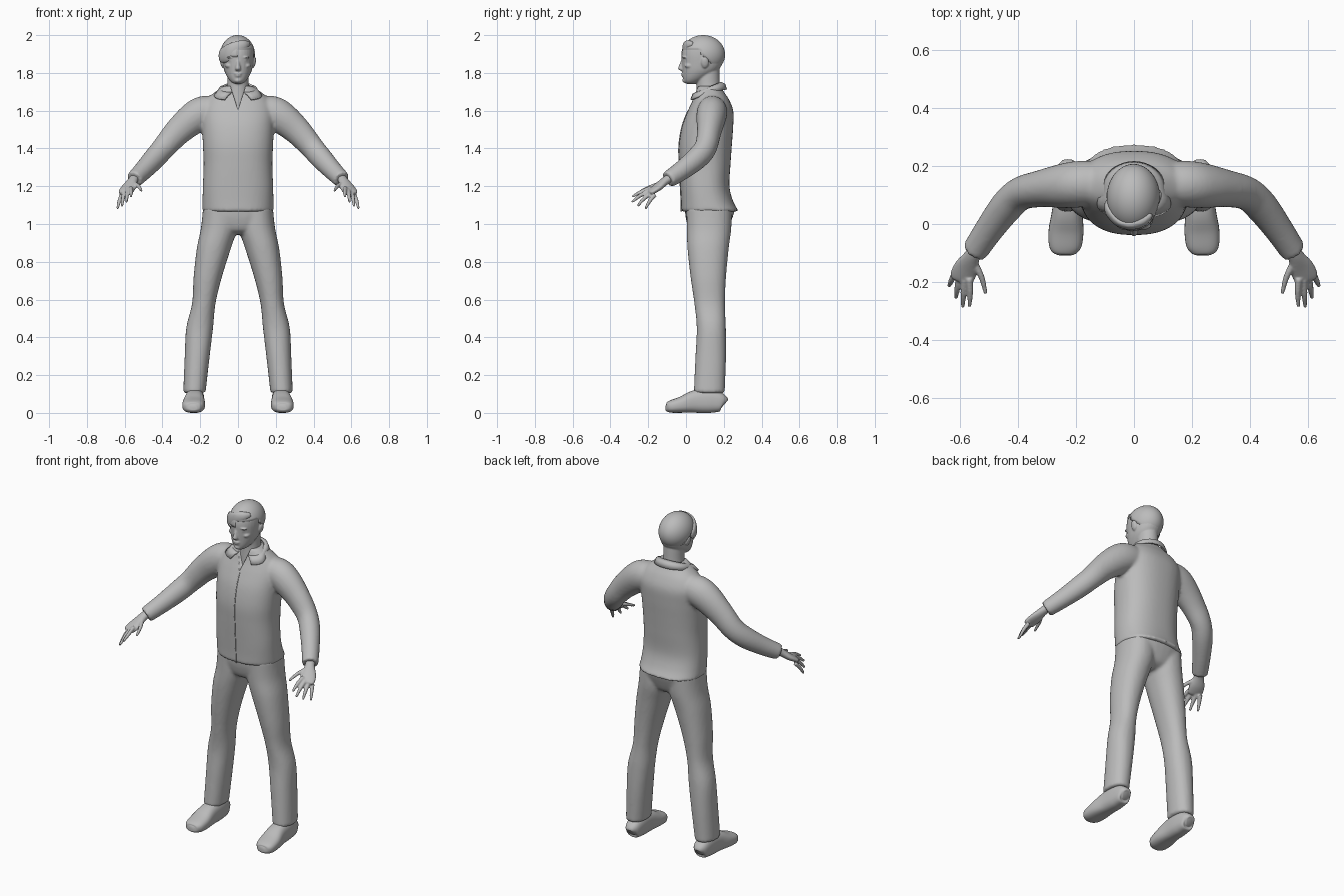
import bpy, bmesh, math
from mathutils import Vector, Matrix

grey = bpy.data.materials.new("plain grey")
grey.diffuse_color = (0.5, 0.5, 0.5, 1)


def spline(keys, steps):
    """Smooth interpolation through rows of numbers."""
    out = []
    for i in range(len(keys) - 1):
        p = [keys[max(0, min(len(keys) - 1, i + k))] for k in (-1, 0, 1, 2)]
        for s in range(steps):
            t = s / steps
            out.append([0.5 * (2 * b + (c - a) * t + (2 * a - 5 * b + 4 * c - d) * t * t
                               + (3 * b - a - 3 * c + d) * t ** 3) for a, b, c, d in zip(*p)])
    return out + [list(keys[-1])]


def loft(bm, keys, flat=False, power=2.0, n=32, steps=5):
    """Closed tube through rows of x, y, z, half width, half depth."""
    rows = spline(keys, steps)
    pts = [Vector(r[:3]) for r in rows]
    rings = []
    for i, r in enumerate(rows):
        if flat:
            u, v = Vector((1, 0, 0)), Vector((0, 1, 0))
        else:
            d = (pts[min(i + 1, len(pts) - 1)] - pts[max(i - 1, 0)]).normalized()
            u = d.cross(Vector((0, 0, 1))).normalized()
            v = u.cross(d)
        ring = []
        for k in range(n):
            c, s = math.cos(2 * math.pi * k / n), math.sin(2 * math.pi * k / n)
            c = math.copysign(abs(c) ** (2 / power), c)
            s = math.copysign(abs(s) ** (2 / power), s)
            ring.append(bm.verts.new(pts[i] + u * c * r[3] + v * s * r[4]))
        rings.append(ring)
    for a, b in zip(rings, rings[1:]):
        for k in range(n):
            bm.faces.new((a[k], a[(k + 1) % n], b[(k + 1) % n], b[k]))
    bm.faces.new(rings[0])
    bm.faces.new(rings[-1])


def blob(bm, c, r, tilt=0, seg=32):
    m = Matrix.Translation(c) @ Matrix.Rotation(tilt, 4, 'Y') @ Matrix.Diagonal((*r, 1))
    return bmesh.ops.create_uvsphere(bm, u_segments=seg, v_segments=seg // 2, radius=1, matrix=m)["verts"]


def finish(bm, name, mirror=False, voxel=0, smooth=0):
    bmesh.ops.recalc_face_normals(bm, faces=bm.faces)
    for f in bm.faces:
        f.smooth = True
    me = bpy.data.meshes.new(name)
    bm.to_mesh(me)
    bm.free()
    ob = bpy.data.objects.new(name, me)
    bpy.context.collection.objects.link(ob)
    me.materials.append(grey)
    if mirror:
        m = ob.modifiers.new("mirror", 'MIRROR')
        m.use_mirror_merge = False
    if voxel:
        m = ob.modifiers.new("fuse", 'REMESH')
        m.mode, m.voxel_size, m.use_smooth_shade = 'VOXEL', voxel, True
    if smooth:
        m = ob.modifiers.new("soften", 'SMOOTH')
        m.factor, m.iterations = 0.5, smooth
    return ob


# Jacket: torso and both sleeves fused together
torso = [(0, .128, 1.065, .19, .153), (0, .112, 1.12, .188, .138), (0, .1, 1.2, .186, .13),
         (0, .1, 1.32, .182, .136), (0, .103, 1.42, .186, .14), (0, .115, 1.52, .19, .135),
         (0, .13, 1.6, .19, .12), (0, .132, 1.66, .165, .095), (0, .125, 1.7, .12, .075),
         (0, .12, 1.73, .08, .062)]
sleeve = [(.10, .14, 1.60, .075, .075), (.18, .138, 1.59, .08, .088), (.24, .132, 1.557, .077, .085),
          (.32, .122, 1.487, .064, .073), (.39, .105, 1.408, .058, .063), (.44, .06, 1.35, .057, .06),
          (.50, -.02, 1.285, .05, .052), (.55, -.095, 1.235, .045, .045)]
bm = bmesh.new()
loft(bm, torso, True, 2.35, 48)
for side in (1, -1):
    loft(bm, [(k[0] * side, *k[1:]) for k in sleeve])
jacket = finish(bm, "jacket", voxel=.0095, smooth=4)

# Neck opening cut into the jacket
bm = bmesh.new()
tri = [(0, 1.605), (.05, 1.76), (-.05, 1.76)]
a = [bm.verts.new((x, -.1, z)) for x, z in tri]
b = [bm.verts.new((x, .075, z)) for x, z in tri]
bm.faces.new(a)
bm.faces.new(b)
for i in range(3):
    bm.faces.new((a[i], a[(i + 1) % 3], b[(i + 1) % 3], b[i]))
cutter = finish(bm, "neck_opening_cutter")
cutter.hide_render = True
cutter.hide_viewport = True
m = jacket.modifiers.new("neck opening", 'BOOLEAN')
m.operation, m.object, m.solver = 'DIFFERENCE', cutter, 'EXACT'

# Front closure seam
bm = bmesh.new()
loft(bm, [(.004, k[1] - k[4], k[2], .0025, .003) for k in torso[:7]], True, n=8)
finish(bm, "front_seam")

# Shirt collar folded around the neck
bm = bmesh.new()
rows = []
for i in range(33):
    t = math.radians(-158 + 316 * i / 32)
    f = (1 - math.cos(t)) / 2
    s, c = math.sin(t), math.cos(t)
    tip = max(0, f - .55) / .45
    top = Vector((s * .078, .118 + c * .066, 1.748 - .055 * f))
    low = Vector((s * (.105 + .09 * tip), .122 + c * .09 - .012 * tip, 1.712 - .03 * f - .028 * tip))
    mid = top.lerp(low, .4) + Vector((s * .008, c * .008, .006))
    rows.append([bm.verts.new(p) for p in (top, mid, low)])
for p, q in zip(rows, rows[1:]):
    for j in range(2):
        bm.faces.new((p[j], p[j + 1], q[j + 1], q[j]))
collar = finish(bm, "collar")
m = collar.modifiers.new("cloth", 'SOLIDIFY')
m.thickness, m.offset = .01, 0

# Trousers: seat and two legs fused together
leg = [(.095, .122, 1.09, .09, .12), (.1, .122, .98, .096, .118), (.128, .117, .87, .09, .109),
       (.16, .118, .72, .075, .094), (.181, .125, .58, .062, .081), (.203, .134, .45, .071, .077),
       (.216, .131, .3, .066, .081), (.231, .123, .105, .059, .082)]
bm = bmesh.new()
loft(bm, [(0, .128, 1.09, .18, .135), (0, .122, 1.03, .185, .123), (0, .118, .97, .13, .1),
          (0, .115, .945, .06, .06)], True, 2.3)
for side in (1, -1):
    loft(bm, [(k[0] * side, *k[1:]) for k in leg], True, 2.2)
finish(bm, "trousers", voxel=.0095, smooth=4)

# Shoes
bm = bmesh.new()
loft(bm, [(.228, .203, .045, .02, .025), (.228, .19, .052, .04, .047), (.228, .13, .064, .049, .064),
          (.23, .05, .06, .052, .06), (.234, -.02, .044, .06, .044), (.237, -.075, .034, .056, .034),
          (.237, -.1, .03, .04, .025), (.237, -.108, .03, .02, .014)], power=2.6)
finish(bm, "shoe", mirror=True)

# Hands: palm, four fingers and a thumb
bm = bmesh.new()
loft(bm, [(.54, -.075, 1.25, .026, .024), (.558, -.11, 1.228, .028, .022), (.578, -.15, 1.195, .042, .02),
          (.594, -.185, 1.172, .042, .015), (.599, -.198, 1.165, .03, .009)], n=20)
fingers = [((.568, -.188, 1.19), (.565, -.235, 1.172), (.567, -.28, 1.147)),
           ((.585, -.19, 1.178), (.588, -.24, 1.152), (.59, -.282, 1.12)),
           ((.602, -.182, 1.165), (.609, -.222, 1.135), (.614, -.252, 1.1)),
           ((.615, -.165, 1.155), (.628, -.192, 1.122), (.637, -.212, 1.086)),
           ((.555, -.125, 1.218), (.527, -.18, 1.2), (.512, -.235, 1.178))]
for base, mid, tip in fingers:
    loft(bm, [(*base, .012, .012), (*mid, .0105, .0105), (*tip, .007, .007)], n=12)
    blob(bm, tip, (.0075,) * 3, seg=12)
finish(bm, "hand", mirror=True, voxel=.0045, smooth=3)

# Head and neck with nose, lips, brows and ears
bm = bmesh.new()
loft(bm, [(0, .12, 1.58, .07, .07), (0, .122, 1.66, .068, .068), (0, .118, 1.73, .058, .062),
          (0, .115, 1.8, .056, .062), (0, .115, 1.86, .055, .06)], True)
loft(bm, [(0, .025, 1.742, .018, .022), (0, .032, 1.752, .036, .042), (0, .05, 1.775, .055, .066),
          (0, .074, 1.81, .072, .093), (0, .085, 1.85, .08, .107), (0, .087, 1.9, .084, .11),
          (0, .09, 1.94, .08, .102), (0, .092, 1.97, .06, .075), (0, .092, 1.988, .025, .03)], True, 2.1)
loft(bm, [(0, -.01, 1.875, .009, .012), (0, -.02, 1.845, .01, .015), (0, -.026, 1.822, .015, .016),
          (0, -.014, 1.81, .01, .012)], True, n=16)
blob(bm, (0, -.013, 1.795), (.022, .013, .006))
blob(bm, (0, -.011, 1.784), (.019, .013, .006))
blob(bm, (0, -.002, 1.76), (.02, .018, .014))
for s in (1, -1):
    blob(bm, (s * .035, -.006, 1.883), (.026, .014, .006), s * .1)
    blob(bm, (s * .048, .022, 1.838), (.02, .03, .014))
    blob(bm, (s * .034, -.002, 1.868), (.015, .012, .007))
    blob(bm, (s * .084, .1, 1.855), (.01, .02, .03), s * .2)
finish(bm, "head", voxel=.0045, smooth=3)

# Hair: cap trimmed along the hairline, with a fringe swept to one side
bm = bmesh.new()
cap = blob(bm, (-.002, .091, 1.897), (.092, .116, .103), seg=48)


def under_hairline(p):
    if p.y < .07:
        return p.z < 1.9 + (.02 if p.x > 0 else -.02)
    return p.z < 1.895 - 1.0 * (p.y - .07)


bmesh.ops.delete(bm, geom=[v for v in cap if under_hairline(v.co)], context='VERTS')
hair = finish(bm, "hair")
m = hair.modifiers.new("thickness", 'SOLIDIFY')
m.thickness, m.offset = .012, -1
bm = bmesh.new()
loft(bm, [(.06, .035, 1.955, .01, .012), (.03, .012, 1.945, .02, .03), (-.01, 0, 1.925, .02, .042),
          (-.05, .01, 1.905, .02, .046), (-.083, .045, 1.89, .018, .04), (-.092, .08, 1.88, .008, .02)], n=24)
finish(bm, "fringe", voxel=.005, smooth=3)
